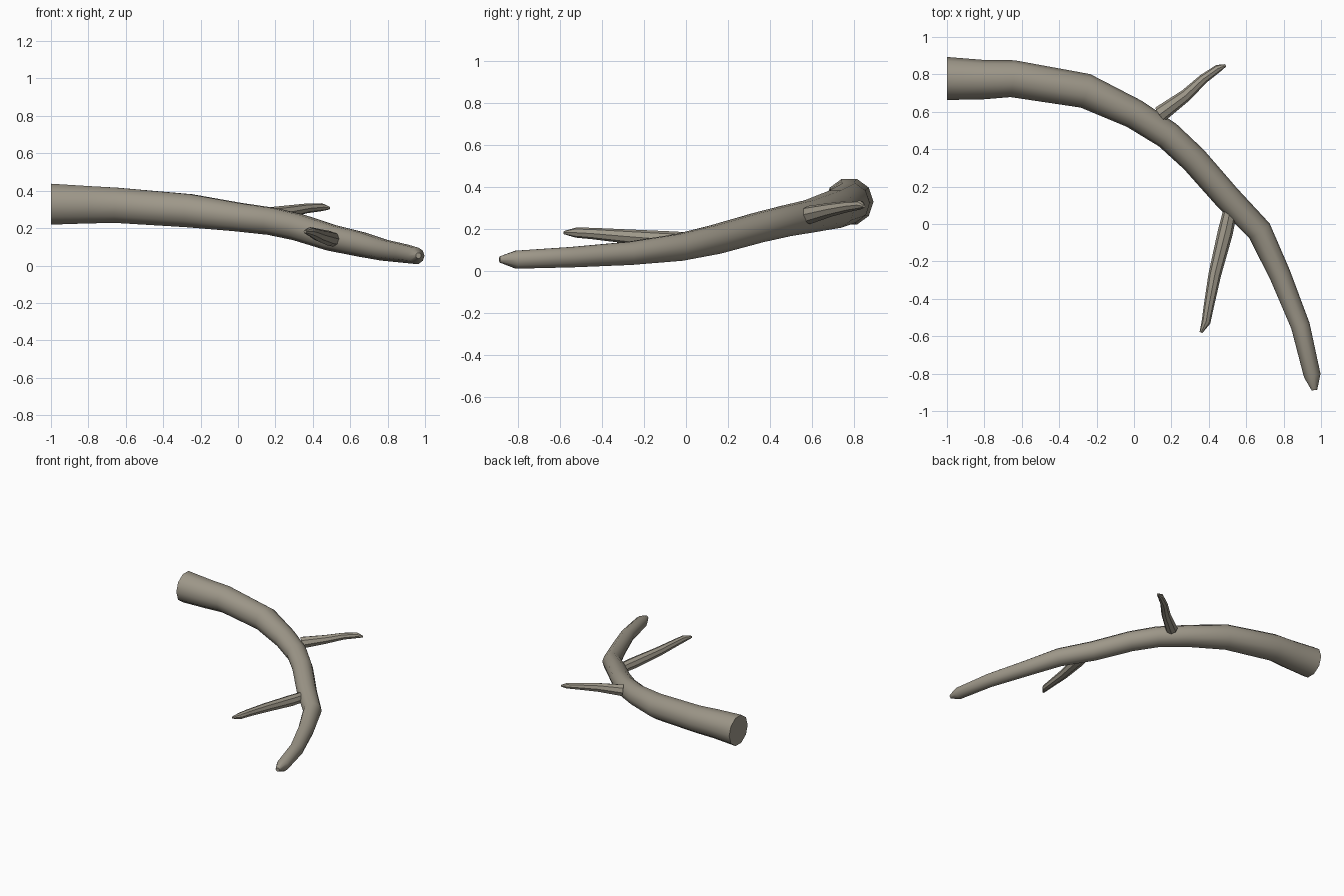
import bpy, bmesh, math
from mathutils import Vector

if "Cube" in bpy.data.objects:
    bpy.data.objects.remove(bpy.data.objects["Cube"])

bark = bpy.data.materials.new("grey brown bark")
bark.diffuse_color = (0.34, 0.31, 0.25, 1)
bark.use_nodes = True
bark.node_tree.nodes["Principled BSDF"].inputs["Base Color"].default_value = bark.diffuse_color


def limb(name, pts, sides, start_dir=None):
    """Tapered tube through (x, y, z, radius) points with closed ends."""
    bm = bmesh.new()
    p = [Vector(q[:3]) for q in pts]
    rings = []
    for i, q in enumerate(pts):
        t = (p[min(i + 1, len(p) - 1)] - p[max(i - 1, 0)]).normalized()
        if i == 0 and start_dir:
            t = Vector(start_dir)
        u = t.cross(Vector((0, 0, 1))).normalized()
        v = u.cross(t)
        rings.append([bm.verts.new(p[i] + q[3] * (u * math.cos(a) + v * math.sin(a)))
                      for a in (2 * math.pi * k / sides for k in range(sides))])
    for a, b in zip(rings, rings[1:]):
        for k in range(sides):
            n = (k + 1) % sides
            bm.faces.new((a[k], a[n], b[n], b[k]))
    bm.faces.new(rings[0])
    bm.faces.new(rings[-1])
    bmesh.ops.recalc_face_normals(bm, faces=bm.faces)
    me = bpy.data.meshes.new(name)
    bm.to_mesh(me)
    bm.free()
    me.materials.append(bark)
    ob = bpy.data.objects.new(name, me)
    bpy.context.collection.objects.link(ob)
    bpy.ops.object.select_all(action='DESELECT')
    ob.select_set(True)
    bpy.context.view_layer.objects.active = ob
    bpy.ops.object.shade_smooth_by_angle(angle=math.radians(40))


# Long curved branch, thick cut end to thin tip
limb("main_branch", [
    (-1, .778, .328, .115), (-.8, .772, .325, .105), (-.65, .777, .322, .099),
    (-.26, .712, .293, .093), (0, .59, .259, .08), (.18, .475, .236, .076),
    (.32, .345, .205, .074), (.50, .14, .148, .072), (.67, -.035, .11, .067),
    (.78, -.27, .082, .058), (.89, -.545, .064, .051), (.953, -.81, .052, .045),
    (.965, -.888, .053, .015)], 10, (1, 0, 0))

# Twig on the outer side
limb("outer_twig", [
    (.14, .587, .265, .044), (.28, .69, .290, .033), (.37, .775, .306, .026),
    (.45, .832, .312, .021), (.49, .848, .307, .007)], 8)

# Twig on the inner side
limb("inner_twig", [
    (.512, .06, .140, .038), (.487, -.05, .145, .041), (.432, -.27, .162, .034),
    (.398, -.45, .177, .027), (.385, -.525, .181, .024), (.358, -.58, .181, .008)], 8)
